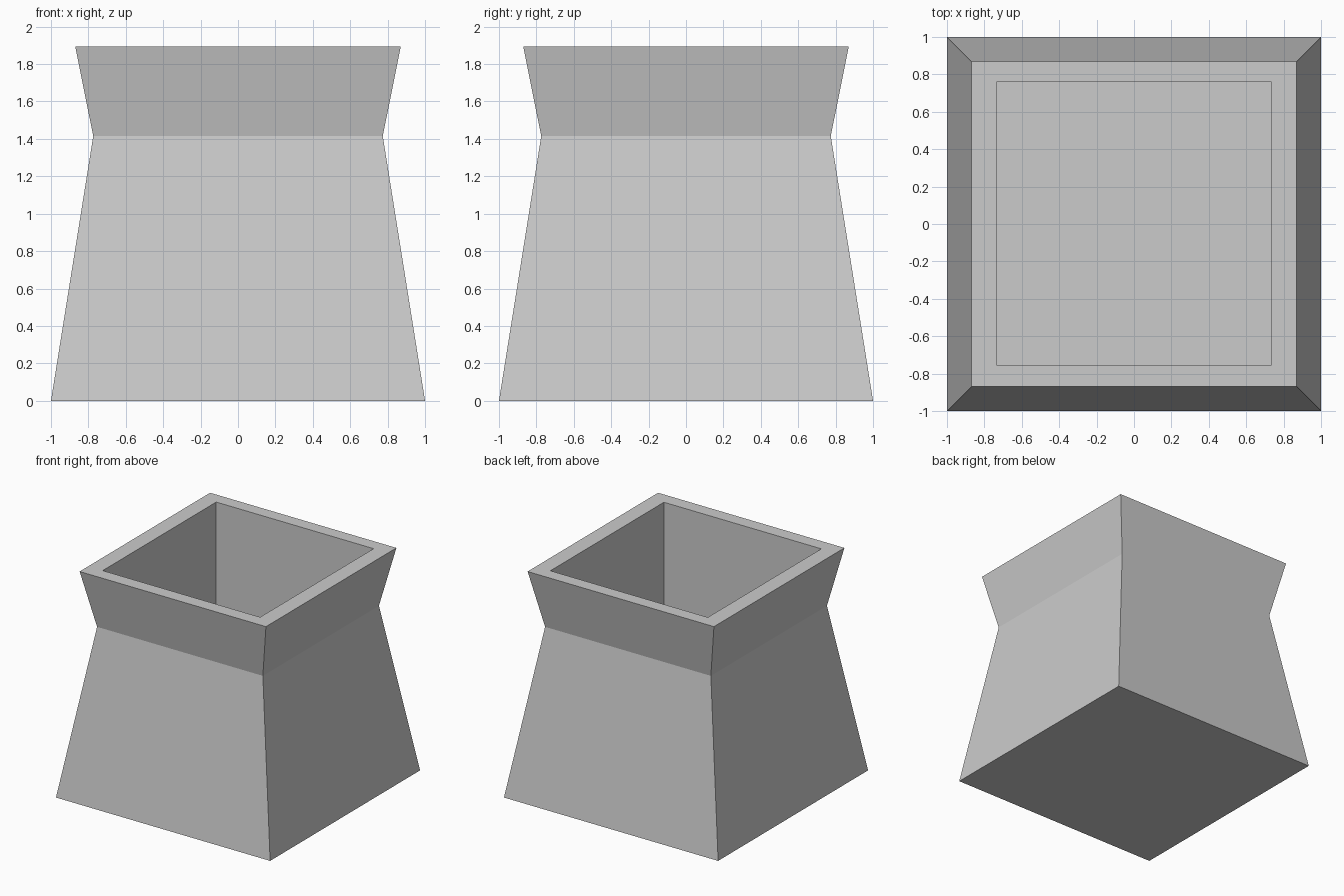
import bpy, bmesh

if "Cube" in bpy.data.objects:
    bpy.data.objects.remove(bpy.data.objects["Cube"])


def ring(bm, hx, hy, z, cy=0.0):
    return [bm.verts.new((sx * hx, cy + sy * hy, z))
            for sx, sy in ((-1, -1), (1, -1), (1, 1), (-1, 1))]


# Square planter: flared body, narrow neck, splayed collar, straight-sided well
bm = bmesh.new()
sections = [
    (1.0, 1.0, 0.0),              # foot
    (0.774, 0.774, 1.415),        # neck
    (0.87, 0.87, 1.893),          # outer rim
    (0.735, 0.757, 1.893, 0.002), # inner rim
    (0.735, 0.757, 0.12, 0.002),  # well floor
]
rings = [ring(bm, *s) for s in sections]
for a, b in zip(rings, rings[1:]):
    for i in range(4):
        j = (i + 1) % 4
        bm.faces.new((a[i], a[j], b[j], b[i]))
bm.faces.new(rings[0][::-1])
bm.faces.new(rings[-1])
bmesh.ops.recalc_face_normals(bm, faces=bm.faces[:])

mesh = bpy.data.meshes.new("square_planter")
bm.to_mesh(mesh)
bm.free()
bpy.context.collection.objects.link(bpy.data.objects.new("square_planter", mesh))
